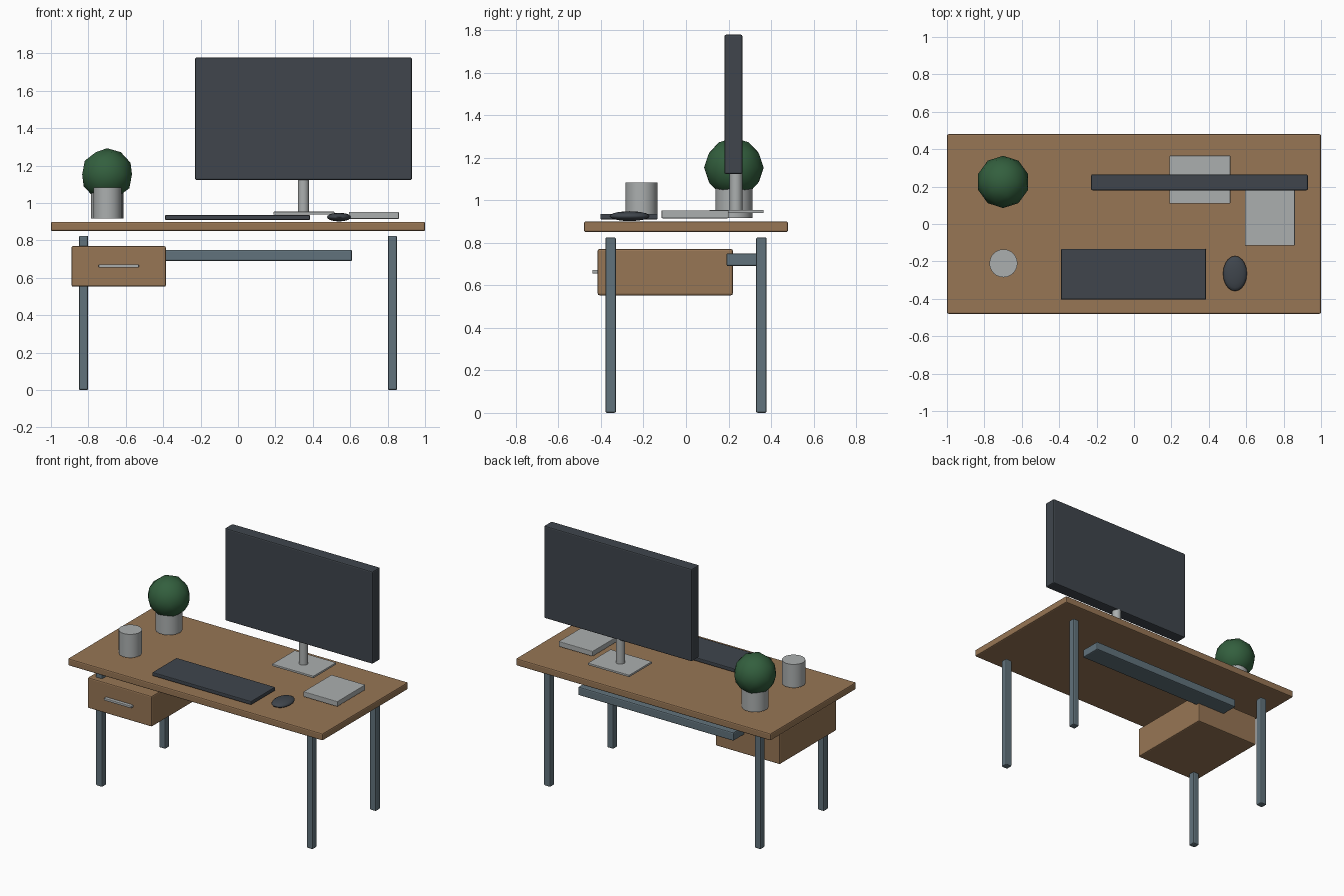
import bpy, math

if "Cube" in bpy.data.objects:
    bpy.data.objects.remove(bpy.data.objects["Cube"])

def material(name, rgb):
    m = bpy.data.materials.new(name)
    m.diffuse_color = (*rgb, 1)
    m.use_nodes = True
    m.node_tree.nodes["Principled BSDF"].inputs["Base Color"].default_value = m.diffuse_color
    return m

WOOD = material("wood", (0.31, 0.18, 0.09))
STEEL = material("blue_steel", (0.12, 0.17, 0.20))
DARK = material("charcoal", (0.05, 0.06, 0.073))
GREY = material("light_grey", (0.41, 0.43, 0.43))
GREEN = material("leaf_green", (0.033, 0.115, 0.048))

def finish(name, mat, angle=None):
    o = bpy.context.object
    o.name = name
    o.data.materials.append(mat)
    if angle:
        bpy.ops.object.shade_smooth_by_angle(angle=math.radians(angle))
    return o

def box(name, x, y, z, mat, bevel=0.008):
    """Bevelled box from its (min, max) ranges."""
    bpy.ops.mesh.primitive_cube_add(size=1, location=[(a + b) / 2 for a, b in (x, y, z)])
    bpy.context.object.scale = [b - a for a, b in (x, y, z)]
    bpy.ops.object.transform_apply(location=False, rotation=False, scale=True)
    o = finish(name, mat)
    mod = o.modifiers.new("soft_edges", "BEVEL")
    mod.width, mod.segments = bevel, 2
    return o

def cylinder(name, x, y, r, z, mat, sides=24):
    bpy.ops.mesh.primitive_cylinder_add(vertices=sides, radius=r, depth=z[1] - z[0],
                                        location=(x, y, (z[0] + z[1]) / 2))
    return finish(name, mat, 40)

# Desk top and four legs
box("desk_top", (-1, 1), (-0.48, 0.48), (0.85, 0.9), WOOD)
for sx, side in ((-1, "left"), (1, "right")):
    for sy, end in ((-1, "front"), (1, "back")):
        cx, cy = sx * 0.826, sy * 0.354
        box(f"leg_{end}_{side}", (cx - 0.025, cx + 0.025), (cy - 0.025, cy + 0.025),
            (0, 0.825), STEEL)

# Rear beam, drawer and its pull
box("rear_beam", (-0.61, 0.61), (0.19, 0.34), (0.69, 0.75), STEEL)
box("drawer", (-0.89, -0.386), (-0.415, 0.22), (0.553, 0.77), WOOD)
box("drawer_pull", (-0.745, -0.53), (-0.44, -0.414), (0.655, 0.672), GREY, 0.004)

# Monitor with stand
box("screen", (-0.23, 0.93), (0.18, 0.265), (1.123, 1.778), DARK)
cylinder("stand_pole", 0.35, 0.235, 0.03, (0.945, 1.13), GREY, 20)
box("stand_base", (0.19, 0.515), (0.11, 0.365), (0.939, 0.954), GREY, 0.003)

# Keyboard, mouse and notebook
box("keyboard", (-0.39, 0.385), (-0.403, -0.133), (0.91, 0.936), DARK, 0.005)
bpy.ops.mesh.primitive_uv_sphere_add(segments=20, ring_count=10, radius=1, location=(0.54, -0.265, 0.925))
bpy.context.object.scale = (0.064, 0.094, 0.023)
bpy.ops.object.transform_apply(location=False, rotation=False, scale=True)
finish("mouse", DARK, 60)
box("notebook", (0.593, 0.86), (-0.115, 0.2), (0.915, 0.952), GREY, 0.004)

# Mug, plant pot and round bush
cylinder("mug", -0.698, -0.21, 0.075, (0.917, 1.083), GREY)
cylinder("plant_pot", -0.70, 0.225, 0.087, (0.917, 1.07), GREY)
bpy.ops.mesh.primitive_ico_sphere_add(subdivisions=2, radius=0.14, location=(-0.70, 0.225, 1.153))
finish("bush", GREEN, 60)
